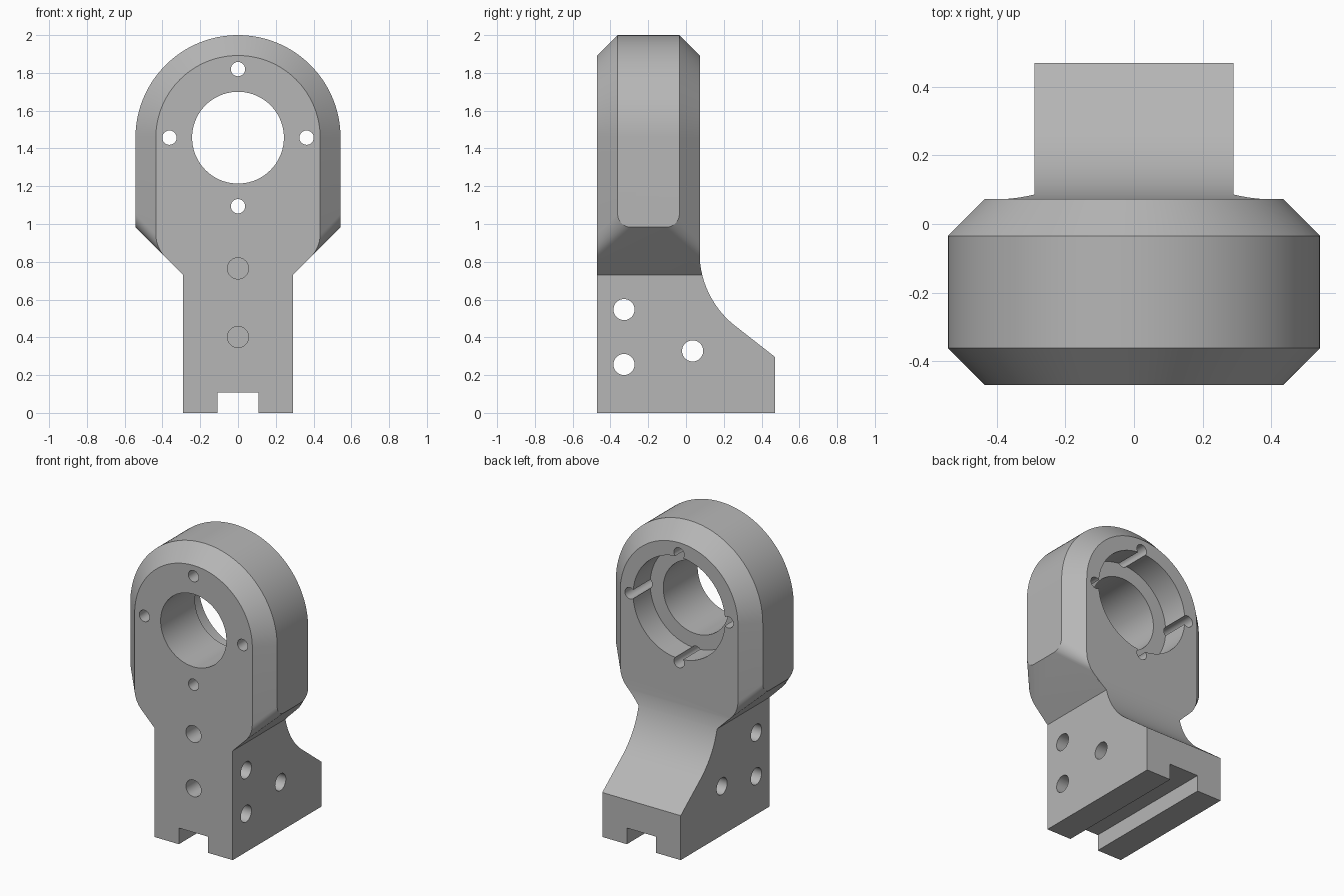
import bpy, bmesh
from math import sin, cos, pi, radians, tan
from mathutils import Vector

cube = bpy.data.objects.get("Cube")
if cube:
    bpy.data.objects.remove(cube, do_unlink=True)

grey = bpy.data.materials.new("machined_grey")
grey.use_nodes = True
color = (0.47, 0.47, 0.47, 1)
grey.diffuse_color = color
grey.node_tree.nodes["Principled BSDF"].inputs["Base Color"].default_value = color

FRONT, BACK, CHAMFER = -0.47, 0.073, 0.108
HEAD_Z, HEAD_R = 1.457, 0.543
NECK_X, NECK_Z = 0.29, 0.73


def add_object(name, bm):
    bmesh.ops.recalc_face_normals(bm, faces=bm.faces)
    mesh = bpy.data.meshes.new(name)
    bm.to_mesh(mesh)
    bm.free()
    mesh.materials.append(grey)
    obj = bpy.data.objects.new(name, mesh)
    bpy.context.collection.objects.link(obj)
    return obj


def prism(name, points, axis, low, high):
    """Extrude a closed outline along x (points are y, z) or y (points are x, z)."""
    bm = bmesh.new()
    place = (lambda a, b: (low, a, b)) if axis == "x" else (lambda a, b: (a, low, b))
    face = bm.faces.new([bm.verts.new(place(a, b)) for a, b in points])
    moved = bmesh.ops.extrude_face_region(bm, geom=[face])["geom"]
    shift = Vector((high - low, 0, 0)) if axis == "x" else Vector((0, high - low, 0))
    bmesh.ops.translate(bm, vec=shift, verts=[v for v in moved if isinstance(v, bmesh.types.BMVert)])
    return add_object(name, bm)


def arc(cx, cz, r, start, end, steps):
    angles = [radians(start + (end - start) * i / steps) for i in range(steps + 1)]
    return [(cx + r * cos(a), cz + r * sin(a)) for a in angles]


def combine(target, tool, operation):
    mod = target.modifiers.new(operation.lower(), "BOOLEAN")
    mod.operation, mod.solver, mod.object = operation, "EXACT", tool
    bpy.context.view_layer.objects.active = target
    bpy.ops.object.modifier_apply(modifier=mod.name)
    bpy.data.objects.remove(tool, do_unlink=True)


def drill(target, axis, a, b, r, low, high, steps=40):
    circle = arc(a, b, r, 0, 360, steps)[:-1]
    combine(target, prism("drill_cutter", circle, axis, low, high), "DIFFERENCE")


def slope_z(x):
    return NECK_Z + x - NECK_X


# Rounded head with chamfered rims, running down the 45 degree shoulders
points = []
inner = HEAD_R - CHAMFER
fillet = 0.17
reach = fillet * tan(pi / 8)
corner = arc(inner - fillet, slope_z(inner) + reach, fillet, -45, 0, 8)
for y, into in ((FRONT, 1), (BACK, -1)):
    points += [(x, y, z) for x, z in arc(0, HEAD_Z, inner, 0, 180, 64)]
    points += [(x, y + into * CHAMFER, z) for x, z in arc(0, HEAD_Z, HEAD_R, 0, 180, 64)]
    for side in (-1, 1):
        points += [(side * x, y, z) for x, z in corner]
        points.append((side * NECK_X, y, NECK_Z))
        # rounded lower corner of the flat side
        points += [(side * HEAD_R, y + into * (CHAMFER + 0.07 + a), z)
                   for a, z in arc(0, slope_z(HEAD_R) + 0.07, 0.07, 180, 270, 8)]
bm = bmesh.new()
for p in points:
    bm.verts.new(p)
bmesh.ops.remove_doubles(bm, verts=bm.verts, dist=0.0001)
bmesh.ops.convex_hull(bm, input=bm.verts)
bmesh.ops.delete(bm, geom=[v for v in bm.verts if not v.link_faces], context="VERTS")
bmesh.ops.dissolve_limit(bm, angle_limit=radians(0.3), verts=bm.verts, edges=bm.edges)
bracket = add_object("bearing_bracket", bm)

# Foot: side profile with a concave back sweep, trimmed to the neck width
sweep = arc(BACK - 0.001 + 0.49, 0.847, 0.49, 180, 232, 24)
profile = [(FRONT, 0), (FRONT, NECK_Z), (-0.3, 0.847)] + sweep + [(0.47, 0.297), (0.47, 0)]
foot = prism("foot", profile, "x", -0.6, 0.6)
half = [(NECK_X, -0.1), (NECK_X, NECK_Z), (0.412, 0.854)]
outline = half + [(-x, z) for x, z in reversed(half)]
combine(foot, prism("neck_outline", outline, "y", -0.6, 0.6), "INTERSECT")
combine(bracket, foot, "UNION")

# Key slot along the underside
slot = [(-0.108, -0.1), (0.108, -0.1), (0.108, 0.108), (-0.108, 0.108)]
combine(bracket, prism("slot_cutter", slot, "y", -0.7, 0.7), "DIFFERENCE")

# Main bore, rear bearing seat and the four screw holes around it
drill(bracket, "y", 0, HEAD_Z, 0.243, -0.7, 0.3, 72)
drill(bracket, "y", 0, HEAD_Z, 0.34, BACK - 0.18, 0.3, 72)
for i in range(4):
    a = i * pi / 2
    drill(bracket, "y", 0.363 * cos(a), HEAD_Z + 0.363 * sin(a), 0.038, -0.7, 0.3, 24)

# Blind holes in the front and cross holes through the foot
for z in (0.765, 0.402):
    drill(bracket, "y", 0, z, 0.056, -0.7, -0.17)
for y, z in ((-0.328, 0.547), (-0.328, 0.256), (0.035, 0.328)):
    drill(bracket, "x", y, z, 0.056, -0.7, 0.7)

bpy.ops.object.select_all(action="DESELECT")
bracket.select_set(True)
bpy.context.view_layer.objects.active = bracket
bpy.ops.object.shade_smooth_by_angle(angle=radians(25))
